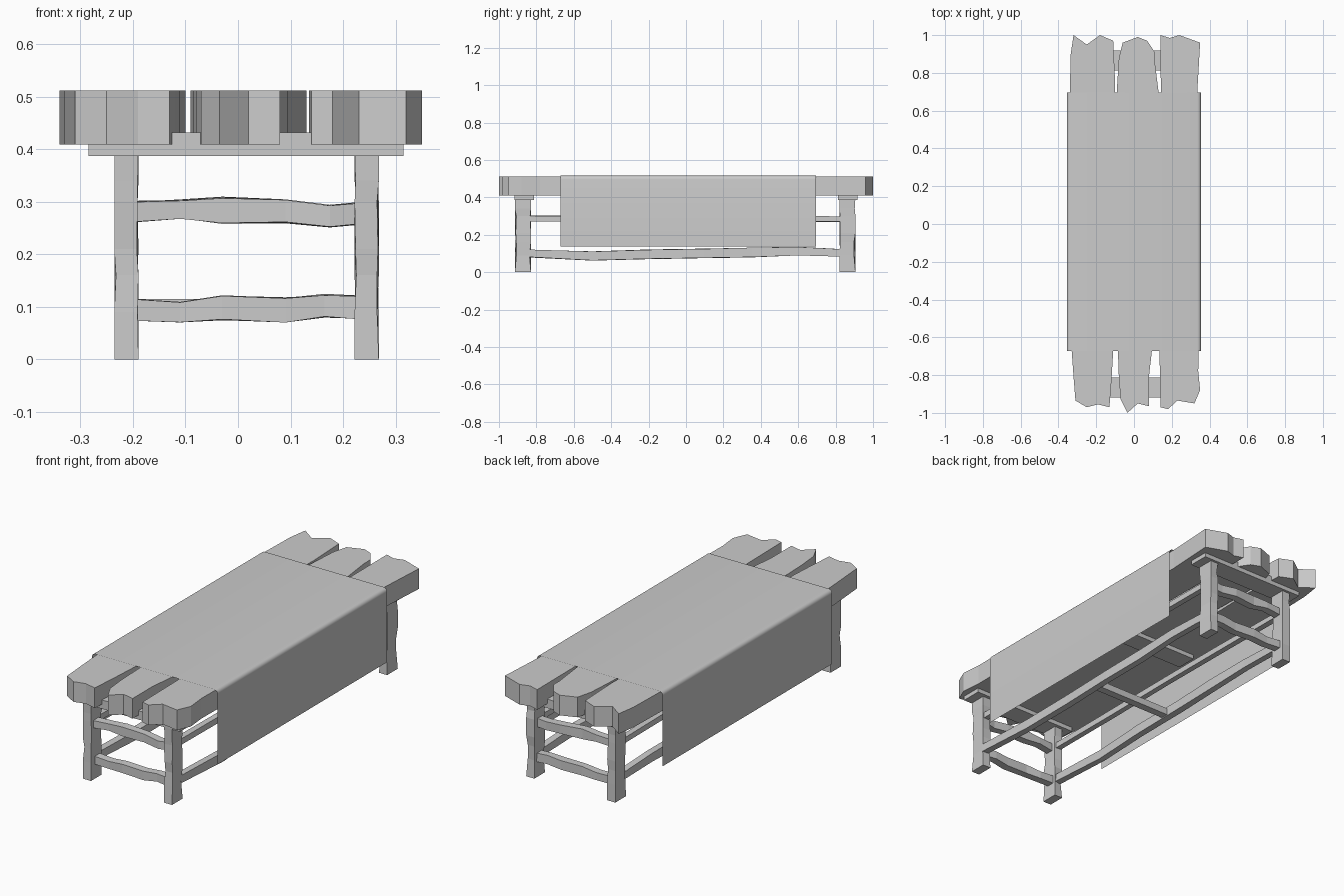
import bpy, bmesh, random, math
from mathutils import Vector

if "Cube" in bpy.data.objects:
    bpy.data.objects.remove(bpy.data.objects["Cube"])

random.seed(4)


def make(name, verts, faces):
    mesh = bpy.data.meshes.new(name)
    mesh.from_pydata(verts, [], faces)
    bm = bmesh.new()
    bm.from_mesh(mesh)
    bmesh.ops.recalc_face_normals(bm, faces=bm.faces)
    bm.to_mesh(mesh)
    bm.free()
    ob = bpy.data.objects.new(name, mesh)
    bpy.context.collection.objects.link(ob)
    return ob


def prism(name, outline, z0, z1):
    n = len(outline)
    verts = [(x, y, z) for z in (z0, z1) for x, y in outline]
    faces = [tuple(range(n)), tuple(range(n, 2 * n))]
    faces += [(i, (i + 1) % n, n + (i + 1) % n, n + i) for i in range(n)]
    return make(name, verts, faces)


def box(name, x0, x1, y0, y1, z0, z1):
    return prism(name, [(x0, y0), (x1, y0), (x1, y1), (x0, y1)], z0, z1)


def beam(name, axis, stations, centre, half, jitter):
    """Rough-hewn rail along x or y; stations are (position, bottom, top)."""
    verts, faces = [], []
    for i, (t, lo, hi) in enumerate(stations):
        shift = random.uniform(-jitter, jitter)
        for side, z in ((-half, lo), (half, lo), (half, hi), (-half, hi)):
            z += random.uniform(-jitter, jitter) * 0.3
            c = centre + shift + side
            verts.append((t, c, z) if axis == 'x' else (c, t, z))
        if i:
            a = 4 * i
            faces += [(a - 4 + k, a - 4 + (k + 1) % 4, a + (k + 1) % 4, a + k) for k in range(4)]
    n = len(verts)
    faces += [(0, 1, 2, 3), (n - 4, n - 3, n - 2, n - 1)]
    return make(name, verts, faces)


# Three table planks with ragged ends
planks = {
    "left_plank": [(-.32, -.81), (-.31, -.935), (-.25, -.97), (-.19, -.955), (-.13, -.97),
                   (-.12, -.84), (-.11, -.67), (-.115, 0), (-.10, .75), (-.11, .97),
                   (-.18, 1.0), (-.25, .95), (-.32, 1.0), (-.335, .9), (-.34, .69), (-.335, 0), (-.33, -.67)],
    "middle_plank": [(-.085, -.67), (-.08, -.82), (-.07, -.93), (-.035, -1.0), (.02, -.95),
                     (.08, -.965), (.08, -.8), (.095, -.67), (.11, 0), (.13, .70), (.11, .86),
                     (.11, .91), (.07, .97), (.02, .99), (-.06, .96), (-.08, .88), (-.09, .72), (-.08, 0)],
    "right_plank": [(.135, -.67), (.14, -.97), (.18, -.98), (.23, -.935), (.32, -.95),
                    (.35, -.88), (.34, -.78), (.345, -.4), (.34, .2), (.335, .7), (.35, .96),
                    (.24, 1.0), (.19, .985), (.14, 1.0), (.145, .3)],
}
for name, outline in planks.items():
    prism(name, outline, .409, .512)

# Battens below the planks
for name, y in (("front_batten", -.865), ("middle_batten", .06), ("back_batten", .865)):
    box(name, -.285, .315, y - .053, y + .053, .387, .432)

# Legs with nicked corners
LEFT, RIGHT = -.2125, .245
for side, x in (("left", LEFT), ("right", RIGHT)):
    for end, y in (("front", -.872), ("back", .863)):
        verts, faces = [], []
        for i, z in enumerate((0, .09, .16, .21, .30, .34, .40)):
            for sx, sy in ((-1, -1), (1, -1), (1, 1), (-1, 1)):
                nick = random.choice((0, 0, .004, .008)) if 0 < i < 6 else 0
                verts.append((x + sx * (.023 - nick * .4), y + sy * (.043 - nick), z))
            if i:
                a = 4 * i
                faces += [(a - 4 + k, a - 4 + (k + 1) % 4, a + (k + 1) % 4, a + k) for k in range(4)]
        n = len(verts)
        faces += [(0, 1, 2, 3), (n - 4, n - 3, n - 2, n - 1)]
        make(f"{end}_{side}_leg", verts, faces)

# Wavy rails across the two ends
upper = [(-.2, .262, .30), (-.11, .268, .303), (-.03, .258, .308), (.09, .26, .303), (.175, .252, .293), (.23, .256, .298)]
lower = [(-.2, .075, .114), (-.11, .07, .109), (-.03, .075, .12), (.09, .071, .117), (.165, .081, .123), (.23, .077, .12)]
for end, y in (("front", -.868), ("back", .863)):
    beam(end + "_upper_rail", 'x', upper, y, .02, .006)
    beam(end + "_lower_rail", 'x', lower, y, .02, .006)

# Long rails down both sides
long_low = [(-.84, .08, .12), (-.5, .063, .11), (-.2, .07, .12), (.1, .076, .125), (.35, .08, .13), (.6, .09, .135), (.83, .083, .122)]
long_high = [(-.84, .272, .302), (-.4, .27, .3), (0, .275, .305), (.4, .27, .3), (.83, .27, .298)]
for side, x in (("left", LEFT), ("right", RIGHT)):
    beam(side + "_lower_rail", 'y', long_low, x, .017, .005)
    beam(side + "_upper_rail", 'y', long_high, x, .015, .004)

# Cross rail joining the long rails
box("middle_cross_rail", LEFT, RIGHT, -.02, .02, .08, .115)

# Thin cloth draped over the planks, with rounded folds
R, W, TOP = .02, .355, .516
half = [(W, .137)] + [(W - R + R * math.cos(a), TOP - R + R * math.sin(a))
                      for a in (k * math.pi / 10 for k in range(6))]
profile = half + [(-x, z) for x, z in reversed(half)]
verts = [(x, y, z) for y in (-.672, .695) for x, z in profile]
n = len(profile)
cloth = make("cloth", verts, [(i, i + 1, n + i + 1, n + i) for i in range(n - 1)])
bpy.context.view_layer.objects.active = cloth
cloth.select_set(True)
bpy.ops.object.shade_smooth_by_angle(angle=math.radians(40))
